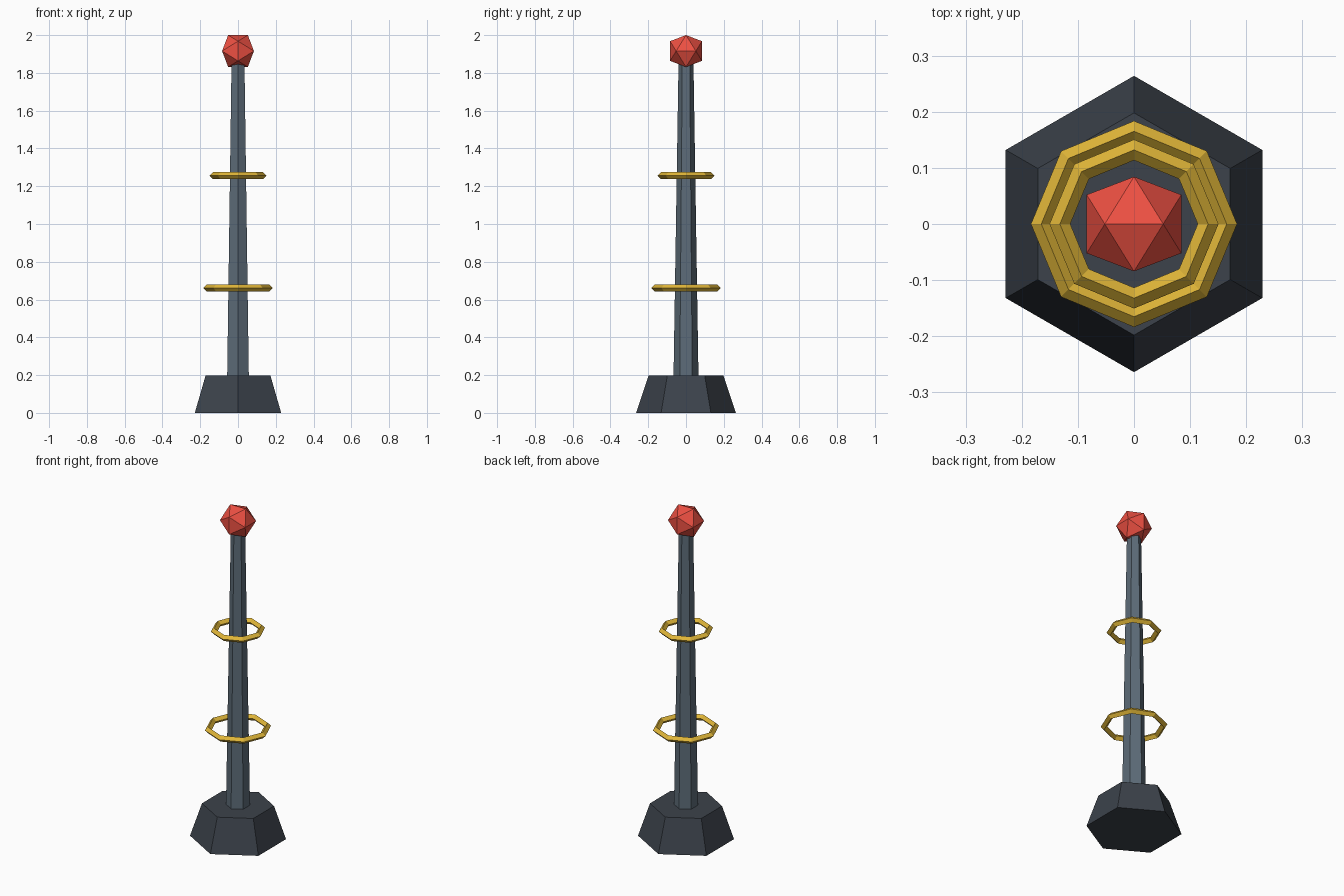
import bpy, bmesh
from math import sqrt

if "Cube" in bpy.data.objects:
    bpy.data.objects.remove(bpy.data.objects["Cube"])


def material(name, rgb):
    m = bpy.data.materials.new(name)
    m.diffuse_color = (*rgb, 1)
    m.use_nodes = True
    m.node_tree.nodes["Principled BSDF"].inputs["Base Color"].default_value = m.diffuse_color
    return m


def finish(obj, name, mat):
    obj.name = name
    obj.data.materials.append(mat)


def hex_taper(name, r1, r2, z1, z2, mat):
    bpy.ops.mesh.primitive_cone_add(vertices=6, radius1=r1, radius2=r2, depth=z2 - z1,
                                    location=(0, 0, (z1 + z2) / 2))
    finish(bpy.context.object, name, mat)


def ring(name, radius, z, mat):
    bpy.ops.mesh.primitive_torus_add(major_segments=8, minor_segments=4,
                                     major_radius=radius, minor_radius=0.0185,
                                     location=(0, 0, z))
    finish(bpy.context.object, name, mat)


dark = material("dark_stone", (0.045, 0.055, 0.07))
steel = material("steel", (0.11, 0.15, 0.19))
gold = material("gold", (0.75, 0.47, 0.04))
red = material("red_crystal", (0.85, 0.08, 0.055))

# Hexagonal foot and tapering shaft
hex_taper("base", 0.264, 0.198, 0, 0.198, dark)
hex_taper("shaft", 0.066, 0.0396, 0.198, 1.85, steel)

# Floating octagonal rings with a diamond section
ring("lower_ring", 0.1652, 0.661, gold)
ring("upper_ring", 0.1321, 1.256, gold)

# Icosahedral tip with its top edge along x
b = 0.0843
a = b / ((1 + sqrt(5)) / 2)
bm = bmesh.new()
for s in (-a, a):
    for t in (-b, b):
        for co in ((s, 0, t), (t, s, 0), (0, t, s)):
            bm.verts.new(co)
bmesh.ops.convex_hull(bm, input=bm.verts)
bmesh.ops.recalc_face_normals(bm, faces=bm.faces)
mesh = bpy.data.meshes.new("crystal_tip")
bm.to_mesh(mesh)
bm.free()
tip = bpy.data.objects.new("crystal_tip", mesh)
tip.location.z = 2 - b
bpy.context.collection.objects.link(tip)
finish(tip, "crystal_tip", red)
